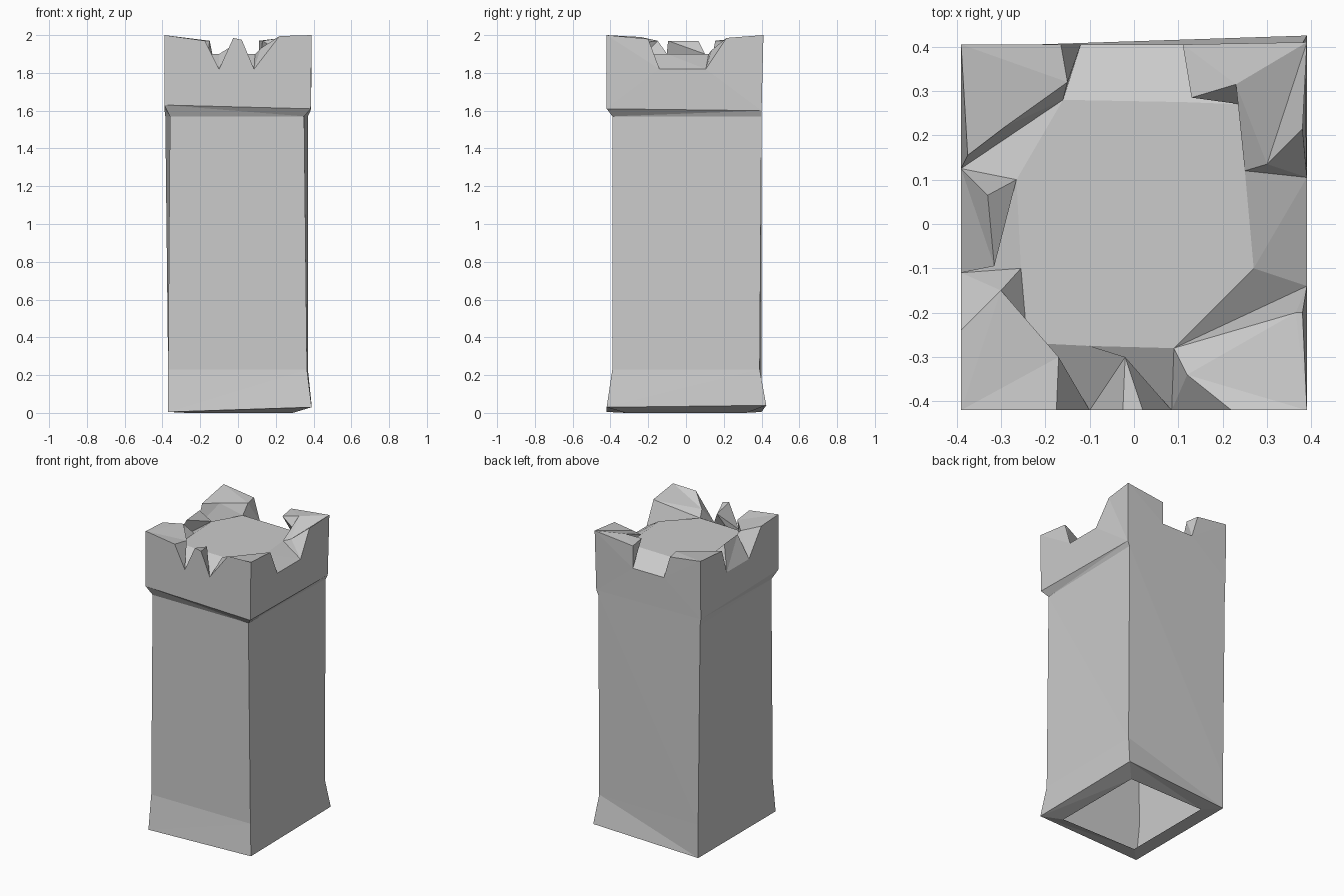
import bpy, bmesh

if "Cube" in bpy.data.objects:
    bpy.data.objects.remove(bpy.data.objects["Cube"])

DECK, SILL = 1.9, 1.82


def build(name, faces):
    """Make a flat-shaded mesh from polygons given as point lists."""
    bm = bmesh.new()
    for pts in faces:
        clean = []
        for p in pts:
            if p not in clean:
                clean.append(p)
        if len(clean) > 2:
            bm.faces.new([bm.verts.new(p) for p in clean])
    bmesh.ops.remove_doubles(bm, verts=bm.verts, dist=0.0005)
    bmesh.ops.triangulate(bm, faces=bm.faces)
    bmesh.ops.recalc_face_normals(bm, faces=bm.faces)
    me = bpy.data.meshes.new(name)
    bm.to_mesh(me)
    bm.free()
    ob = bpy.data.objects.new(name, me)
    bpy.context.collection.objects.link(ob)
    return ob


def strip(a, b):
    """Triangles between two polylines of any length."""
    i = j = 0
    out = []
    while i < len(a) - 1 or j < len(b) - 1:
        step_a = (i + 1) / (len(a) - 1) if i < len(a) - 1 else 9
        step_b = (j + 1) / (len(b) - 1) if j < len(b) - 1 else 9
        if step_a <= step_b:
            out.append([a[i], a[i + 1], b[j]])
            i += 1
        else:
            out.append([a[i], b[j + 1], b[j]])
            j += 1
    return out


# Shaft: four-cornered rings (front left, front right, back right, back left)
rings = [
    [(-.27, -.32, 0), (.29, -.32, 0), (.29, .32, 0), (-.27, .31, 0)],
    [(-.37, -.42, .005), (.39, -.42, .03), (.39, .425, .04), (-.37, .4, .005)],
    [(-.37, -.39, .23), (.365, -.39, .23), (.37, .39, .23), (-.37, .4, .23)],
    [(-.36, -.39, 1.57), (.35, -.39, 1.57), (.37, .4, 1.57), (-.385, .4, 1.57)],
    [(-.39, -.42, 1.63), (.385, -.42, 1.61), (.385, .4, 1.6), (-.39, .4, 1.61)],
]
build("tower_shaft", [[lo[k], lo[(k + 1) % 4], hi[(k + 1) % 4], hi[k]]
                      for lo, hi in zip(rings, rings[1:]) for k in range(4)])

# Merlons, anticlockwise: (notch start, outer top edge, notch end, inner crest, deck edge)
front_left = ((-.39, -.11), [(-.39, -.24, 1.99), (-.39, -.42, 2), (-.175, -.42, 1.97)],
              (-.1, -.42), [(-.3, -.15, 1.97), (-.17, -.3, 1.95)],
              [(-.255, -.1), (-.245, -.215), (-.2, -.27), (-.1, -.275)])
front_spike = ((-.1, -.42), [(-.025, -.42, 1.985), (.02, -.42, 1.975)],
               (.085, -.42), [(-.02, -.3, 1.95)],
               [(-.1, -.275), (.09, -.28)])
front_right = ((.085, -.42), [(.22, -.42, 1.995), (.39, -.42, 2), (.38, -.2, 1.98)],
               (.39, -.14), [(.12, -.34, 1.93), (.365, -.2, 1.975)],
               [(.09, -.28), (.27, -.1)])
back_right = ((.39, .105), [(.38, .215, 1.985), (.39, .41, 2), (.11, .405, 1.97)],
              (.11, .405), [(.3, .135, 1.92), (.23, .315, 1.985), (.13, .285, 1.97)],
              [(.25, .12), (.24, .27), (.11, .275)])
back_left = ((-.12, .405), [(-.165, .405, 1.97), (-.39, .405, 2), (-.375, .155, 1.97)],
             (-.39, .125), [(-.15, .32, 1.97), (-.29, .22, 1.97)],
             [(-.16, .28), (-.265, .1)])
left_ridge = ((-.39, .125), [], (-.39, -.11),
              [(-.33, .065, 1.97), (-.315, -.095, 1.97)],
              [(-.265, .1), (-.255, -.1)])

faces, rim, deck, ends = [], [], [], []
for start, top, end, crest, edge in (front_left, front_spike, front_right,
                                     back_right, back_left, left_ridge):
    a, b = (*start, SILL), (*end, SILL)
    outer, inner = [a, *top, b], [a, *crest, b]
    base = [(x, y, DECK) for x, y in edge]
    faces += strip(outer, inner) + strip(inner, base)
    rim += [p for p in outer if p not in rim]
    deck += [p for p in base if p not in deck]
    ends.append((a, b, base[0], base[-1]))

# Sloping sills in the notches, then the deck
for (_, b, _, d), (a, _, c, _) in zip(ends, ends[1:] + ends[:1]):
    faces.append([b, a, c, d])
faces.append(deck)

# Outer parapet walls from the overhang ring up to the notched rim
corners = [k for k, p in enumerate(rim) if p[2] == 2]
for k in range(4):
    s, e = corners[k], corners[(k + 1) % 4]
    side = rim[s:e + 1] if e > s else rim[s:] + rim[:e + 1]
    faces.append([rings[-1][k], rings[-1][(k + 1) % 4]] + side[::-1])
build("battlements", faces)
